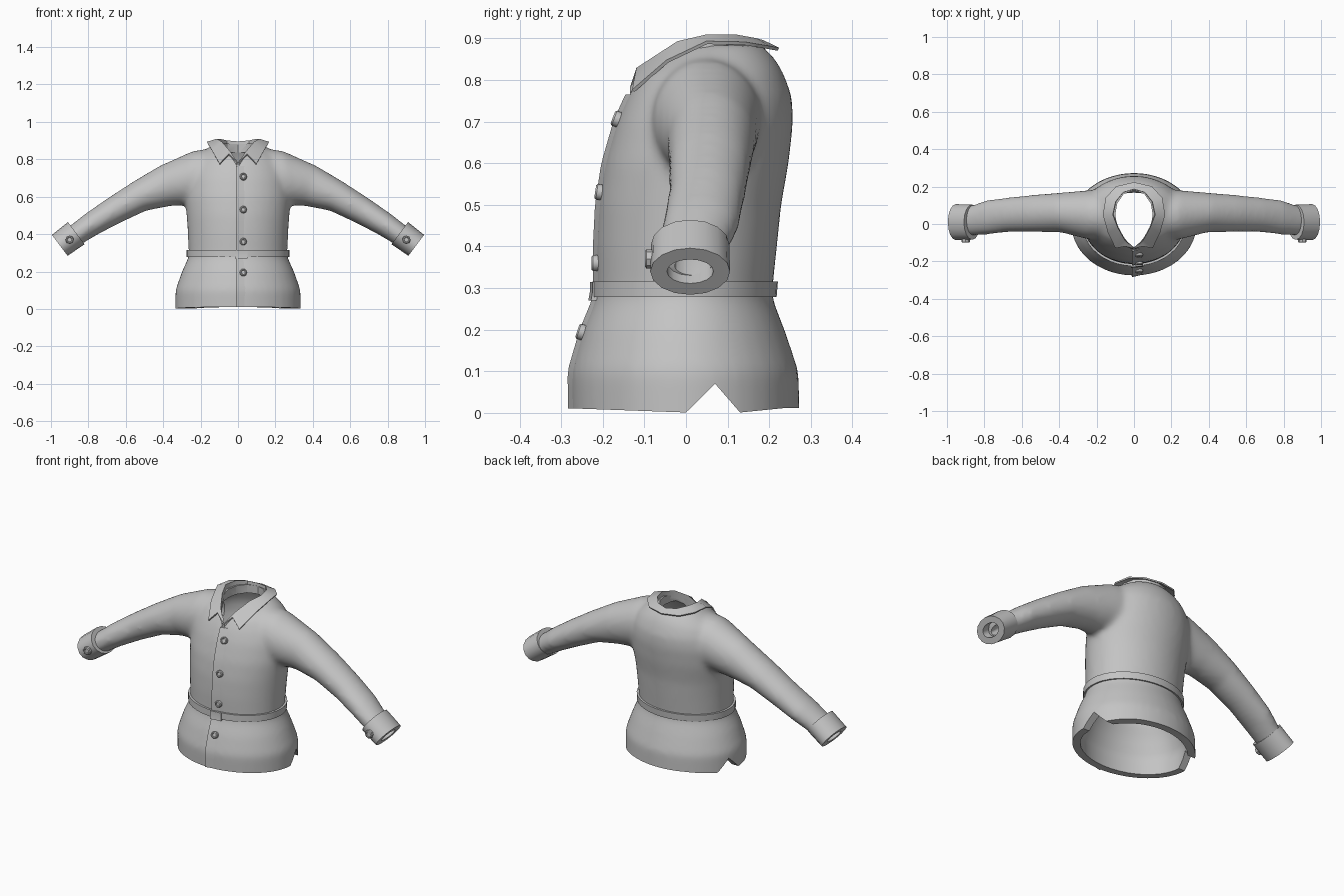
import bpy, bmesh, math
from mathutils import Vector

cube = bpy.data.objects.get("Cube")
if cube:
    bpy.data.objects.remove(cube)

GREY = (0.55, 0.55, 0.55, 1)
cloth = bpy.data.materials.new("grey_cloth")
cloth.use_nodes = True
cloth.diffuse_color = GREY
for node in cloth.node_tree.nodes:
    if node.type == "BSDF_PRINCIPLED":
        node.inputs["Base Color"].default_value = GREY


# ---------- helpers ----------
def ellipse(center, u, v, n=32):
    c, u, v = Vector(center), Vector(u), Vector(v)
    return [c + u * math.cos(2 * math.pi * i / n) + v * math.sin(2 * math.pi * i / n) for i in range(n)]


def loft(bm, rings, tube=False):
    """Skin closed rings; a tube joins its last ring to the first, otherwise cap."""
    rows = [[bm.verts.new(p) for p in ring] for ring in rings]
    n = len(rows[0])
    pairs = list(zip(rows, rows[1:])) + ([(rows[-1], rows[0])] if tube else [])
    for a, b in pairs:
        for i in range(n):
            bm.faces.new((a[i], a[(i + 1) % n], b[(i + 1) % n], b[i]))
    if not tube:
        bm.faces.new(rows[0])
        bm.faces.new(rows[-1])


def make(name, *lofts, tube=False):
    bm = bmesh.new()
    for rings in lofts:
        loft(bm, rings, tube)
    bmesh.ops.recalc_face_normals(bm, faces=bm.faces)
    mesh = bpy.data.meshes.new(name)
    bm.to_mesh(mesh)
    bm.free()
    mesh.materials.append(cloth)
    obj = bpy.data.objects.new(name, mesh)
    bpy.context.scene.collection.objects.link(obj)
    return obj


def bake(obj):
    """Apply all modifiers."""
    bpy.context.view_layer.update()
    graph = bpy.context.evaluated_depsgraph_get()
    mesh = bpy.data.meshes.new_from_object(obj.evaluated_get(graph))
    obj.modifiers.clear()
    obj.data = mesh


def cut(obj, cutter):
    cutter.hide_render = True
    mod = obj.modifiers.new("cut", "BOOLEAN")
    mod.operation, mod.solver, mod.object = "DIFFERENCE", "EXACT", cutter
    bake(obj)
    bpy.data.objects.remove(cutter)


# ---------- torso profile: height, half width, front y, back y ----------
TORSO = [(-0.1, .335, -.272, .275), (.1, .335, -.276, .271), (.2, .30, -.247, .237),
         (.28, .263, -.214, .206), (.4, .268, -.215, .219), (.5, .275, -.21, .229),
         (.6, .285, -.195, .247), (.7, .28, -.166, .258), (.76, .26, -.14, .255),
         (.81, .23, -.11, .237), (.85, .18, -.063, .217), (.885, .12, 0, .18)]


def girth(z):
    for a, b in zip(TORSO, TORSO[1:]):
        if z <= b[0]:
            t = (z - a[0]) / (b[0] - a[0])
            return [p + (q - p) * t for p, q in zip(a[1:], b[1:])]
    return TORSO[-1][1:]


def torso_ring(z, grow=0, n=40):
    w, front, back = girth(z)
    return ellipse((0, (front + back) / 2, z), (w + grow, 0, 0), (0, (back - front) / 2 + grow, 0), n)


def front_y(x, z):
    w, front, back = girth(z)
    return (front + back) / 2 - (back - front) / 2 * math.sqrt(1 - (x / w) ** 2)


# ---------- sleeve: top x, z, bottom x, z, front y, back y ----------
SLEEVE = [(.10, .865, .10, .56, -.09, .19), (.24, .845, .27, .555, -.08, .18),
          (.42, .765, .36, .55, -.045, .168), (.57, .675, .49, .525, -.042, .157),
          (.70, .59, .63, .46, -.042, .143), (.815, .51, .755, .395, -.057, .128),
          (.892, .45, .838, .345, -.062, .1), (.945, .405, .89, .30, -.062, .095)]


def sleeve_rings(side, shrink=0):
    rings = []
    for tx, tz, bx, bz, front, back in SLEEVE:
        u = Vector((side * (tx - bx) / 2, 0, (tz - bz) / 2))
        u *= (u.length - shrink) / u.length
        center = Vector((side * (tx + bx) / 2, (front + back) / 2, (tz + bz) / 2))
        rings.append(ellipse(center, u, (0, (back - front) / 2 - shrink, 0), 24))
    if shrink:
        rings.append([p + Vector((side * .12, 0, -.09)) for p in rings[-1]])
    return rings


# ---------- jacket body: torso and sleeves blended, then hollowed ----------
heights = [-.1 + .985 * i / 40 for i in range(41)]
body = make("jacket_body", [torso_ring(z) for z in heights], sleeve_rings(1), sleeve_rings(-1))
remesh = body.modifiers.new("blend", "REMESH")
remesh.mode, remesh.voxel_size = "VOXEL", 0.014
relax = body.modifiers.new("relax", "SMOOTH")
relax.factor, relax.iterations = 0.5, 10
bake(body)

cavity = [torso_ring(z, -.04) for z in heights if z < .86]
cut(body, make("torso_cavity", [[p - Vector((0, 0, .2)) for p in cavity[0]]] + cavity))
for side in (1, -1):
    cut(body, make("sleeve_cavity", sleeve_rings(side, .035)))

# teardrop neck opening
half = [(0, -.125), (.035, -.095), (.07, -.05), (.092, 0), (.1, .05), (.09, .11), (.055, .16), (0, .182)]
drop = half + [(-x, y) for x, y in half[-2:0:-1]]
cut(body, make("neck_opening", [[Vector((x, y, z)) for x, y in drop] for z in (.68, 1.1)]))

# hem with a notch at each side
hem = [(-.5, -.4), (.5, -.4), (.5, .012), (.24, .012), (.13, .001), (.07, .07), (0, .001), (-.25, .01), (-.5, .01)]
cut(body, make("hem_cutter", [[Vector((x, y, z)) for y, z in hem] for x in (-.6, .6)]))

# ---------- collar: stand, fold line and outer edge ----------
FOLD = [(.004, -.132, .783), (.05, -.088, .846), (.088, -.02, .89), (.115, .05, .906),
        (.1, .12, .906), (.06, .17, .897), (0, .188, .892)]
EDGE = [(.048, -.117, .826), (.098, -.127, .774), (.138, -.045, .845), (.165, .05, .89),
        (.15, .14, .888), (.095, .2, .878), (0, .222, .874)]
bm = bmesh.new()
for side in (1, -1):
    rows = []
    for f, e in zip(FOLD, EDGE):
        stand = (f[0] * .98, f[1], f[2] - .04)
        rows.append([bm.verts.new((side * p[0], p[1], p[2])) for p in (stand, f, e)])
    for a, b in zip(rows, rows[1:]):
        for i in range(2):
            quad = (a[i], a[i + 1], b[i + 1], b[i])
            bm.faces.new(quad if side > 0 else quad[::-1])
bmesh.ops.remove_doubles(bm, verts=bm.verts, dist=0.001)
bmesh.ops.recalc_face_normals(bm, faces=bm.faces)
mesh = bpy.data.meshes.new("collar")
bm.to_mesh(mesh)
bm.free()
mesh.materials.append(cloth)
collar = bpy.data.objects.new("collar", mesh)
bpy.context.scene.collection.objects.link(collar)
thick = collar.modifiers.new("thickness", "SOLIDIFY")
thick.thickness, thick.offset = 0.008, 0
bake(collar)


# ---------- front overlap, belt and belt tab ----------
def front_strip(name, x0, x1, z0, z1, lift0, lift1, steps):
    rings = []
    for i in range(steps + 1):
        z = z0 + (z1 - z0) * i / steps
        rings.append([Vector((x, front_y(x, z) - d, z))
                      for x, d in ((x0, lift0), (x1, lift1), (x1, -.012), (x0, -.012))])
    make(name, rings)


front_strip("front_overlap", -.012, .06, .011, .765, .009, -.004, 30)
front_strip("belt_tab", -.015, .05, .27, .315, .017, .014, 2)
make("belt", [torso_ring(.278, .011), torso_ring(.316, .011),
              torso_ring(.316, -.01), torso_ring(.278, -.01)], tube=True)


# ---------- buttons and cuffs ----------
def button(name, base, axis, radius, n):
    axis = Vector(axis).normalized()
    u = axis.orthogonal().normalized()
    v = axis.cross(u)
    shape = ((1, -.006), (1, .010), (.8, .014), (.6, .014), (.5, .010))
    make(name, [ellipse(Vector(base) + axis * h, u * radius * r, v * radius * r, n) for r, h in shape])


for i, z in enumerate((.705, .53, .36, .193)):
    x = .028
    slope = (front_y(x, z + .02) - front_y(x, z - .02)) / .04
    button(f"front_button_{i + 1}", (x, front_y(x, z), z), (0, -1, slope), .019, 16)

for side, word in ((1, "left"), (-1, "right")):
    def cuff_ring(x, z, height, depth):
        return ellipse((side * x, .01, z), (side * .6 * height, 0, .8 * height), (0, depth, 0), 16)
    make(f"{word}_cuff", [cuff_ring(.865, .405, .074, .094), cuff_ring(.953, .34, .07, .096),
                          cuff_ring(.953, .34, .036, .056), cuff_ring(.865, .405, .036, .056)], tube=True)
    button(f"{word}_cuff_button", (side * .9, -.085, .37), (0, -1, 0), .023, 8)

# ---------- smooth shading with sharp edges kept ----------
bpy.ops.object.select_all(action="DESELECT")
for obj in bpy.context.scene.objects:
    if obj.type == "MESH":
        obj.select_set(True)
        bpy.context.view_layer.objects.active = obj
bpy.ops.object.shade_smooth_by_angle(angle=math.radians(35))
